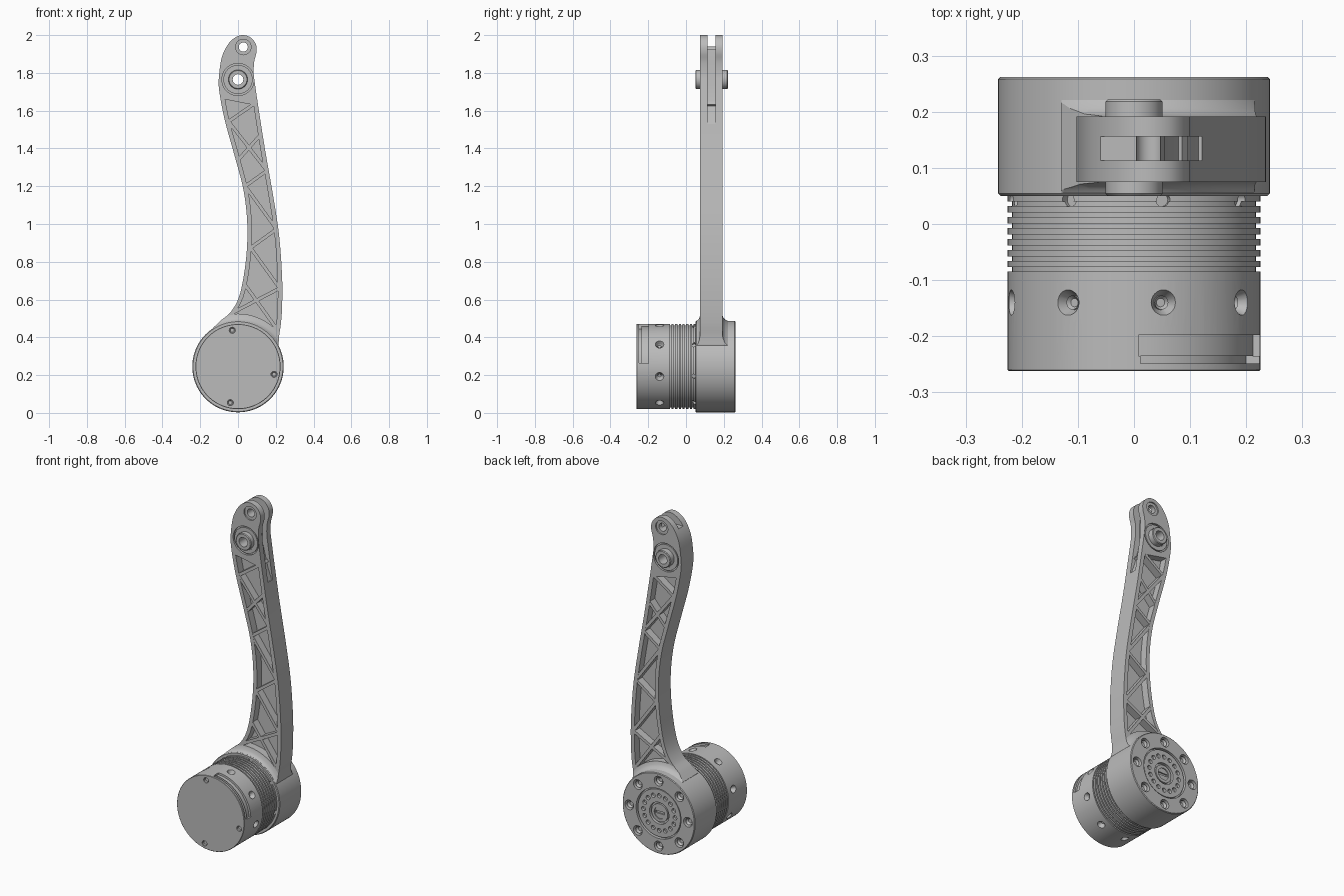
import bpy, bmesh, math
from mathutils import Vector, Matrix

if "Cube" in bpy.data.objects:
    bpy.data.objects.remove(bpy.data.objects["Cube"])

grey = bpy.data.materials.new("machined grey")
grey.use_nodes = True
grey.diffuse_color = (0.5, 0.5, 0.5, 1)
grey.node_tree.nodes["Principled BSDF"].inputs["Base Color"].default_value = (0.5, 0.5, 0.5, 1)

AXIS_Z = 0.245               # motor axis height
ARM_FRONT, ARM_BACK = 0.075, 0.192
FORWARD, BACK = Vector((0, -1, 0)), Vector((0, 1, 0))


def finish(name, bm):
    bmesh.ops.recalc_face_normals(bm, faces=bm.faces)
    mesh = bpy.data.meshes.new(name)
    bm.to_mesh(mesh)
    bm.free()
    mesh.materials.append(grey)
    obj = bpy.data.objects.new(name, mesh)
    bpy.context.collection.objects.link(obj)
    return obj


def lathe(name, profile, cx=0, cz=AXIS_Z, n=96, start=0, sweep=360):
    """Turn a closed (radius, y) profile about an axis along y."""
    bm = bmesh.new()
    full = sweep == 360
    rings = []
    for i in range(n if full else n + 1):
        a = math.radians(start + sweep * i / n)
        rings.append([bm.verts.new((cx + r * math.cos(a), y, cz + r * math.sin(a)))
                      for r, y in profile])
    for i in range(n):
        a, b = rings[i], rings[(i + 1) % len(rings)]
        for j in range(len(profile)):
            k = (j + 1) % len(profile)
            if profile[j][0] or profile[k][0]:
                bm.faces.new((a[j], a[k], b[k], b[j]))
    if not full:
        bm.faces.new(rings[0])
        bm.faces.new(rings[-1])
    bmesh.ops.remove_doubles(bm, verts=bm.verts, dist=1e-6)
    return finish(name, bm)


def prism(name, outline, y0, y1):
    """Extrude an (x, z) outline along y."""
    bm = bmesh.new()
    face = bm.faces.new([bm.verts.new((x, y0, z)) for x, z in outline])
    out = bmesh.ops.extrude_face_region(bm, geom=[face])["geom"]
    bmesh.ops.translate(bm, vec=(0, y1 - y0, 0),
                        verts=[v for v in out if isinstance(v, bmesh.types.BMVert)])
    return finish(name, bm)


def plug(name, base, direction, length, r0, r1=None, socket=0, n=24):
    """Cylinder or cone from base along direction, optionally with a socket in its end."""
    bm = bmesh.new()
    d = Vector(direction).normalized()
    place = Matrix.Translation(Vector(base) + d * length / 2) @ d.to_track_quat("Z", "Y").to_matrix().to_4x4()
    bmesh.ops.create_cone(bm, cap_ends=True, segments=n, radius1=r0,
                          radius2=r0 if r1 is None else r1, depth=length, matrix=place)
    if socket:
        top = max(bm.faces, key=lambda f: f.calc_center_median().dot(d))
        bmesh.ops.inset_region(bm, faces=[top], thickness=r0 * 0.45)
        bmesh.ops.translate(bm, verts=top.verts, vec=-d * socket)
    return finish(name, bm)


def join(objs, name):
    with bpy.context.temp_override(active_object=objs[0], selected_editable_objects=objs):
        bpy.ops.object.join()
    objs[0].name = name
    return objs[0]


def cut(obj, cutters, op="DIFFERENCE"):
    tool = join(cutters, "cutter") if len(cutters) > 1 else cutters[0]
    tool.hide_render = True
    mod = obj.modifiers.new("cut", "BOOLEAN")
    mod.operation, mod.object = op, tool
    bpy.context.view_layer.objects.active = obj
    bpy.ops.object.modifier_apply(modifier=mod.name)
    bpy.data.objects.remove(tool)


def smooth(points, steps=5):
    """Catmull-Rom curve through the points."""
    p = [Vector(q) for q in [points[0]] + points + [points[-1]]]
    out = []
    for a, b, c, d in zip(p, p[1:], p[2:], p[3:]):
        for i in range(steps):
            t = i / steps
            out.append((2 * b + (c - a) * t + (2 * a - 5 * b + 4 * c - d) * t * t
                        + (3 * b - a - 3 * c + d) * t ** 3) / 2)
    return out + [p[-1]]


def side_x(curve, z):
    for a, b in zip(curve, curve[1:]):
        if a.y <= z <= b.y:
            return a.x + (b.x - a.x) * (z - a.y) / (b.y - a.y)
    return curve[-1].x


def polar(radius, degrees, y):
    a = math.radians(degrees)
    return Vector((radius * math.cos(a), y, AXIS_Z + radius * math.sin(a)))


# Motor body with cooling fins
profile = [(0, -0.262), (0.223, -0.262), (0.225, -0.26)]
for i in range(7):
    y = -0.085 + i * 0.0195
    profile += [(0.225, y), (0.217, y), (0.217, y + 0.008), (0.225, y + 0.008)]
body = lathe("motor_body", profile + [(0.225, 0.06), (0, 0.06)])

# Connector recess, radial screw holes and front cover screws
cutters = [lathe("c", [(0.213, -0.235), (0.24, -0.235), (0.24, -0.198), (0.213, -0.198)],
                 start=4, sweep=84, n=24),
           lathe("c", [(0.2, -0.249), (0.24, -0.249), (0.24, -0.2355), (0.2, -0.2355)],
                 start=5, sweep=82, n=24)]
for k in range(8):
    angle = 31.5 + 45 * k
    inward = polar(1, angle, 0) - Vector((0, 0, AXIS_Z))
    cutters.append(plug("c", polar(0.228, angle, -0.14), -inward, 0.025, 0.024, 0.013))
    cutters.append(plug("c", polar(0.228, angle, 0.043), -inward, 0.02, 0.012))
    plug("radial_screw", polar(0.195, angle, -0.14), inward, 0.015, 0.0125, socket=0.008)
for angle in (99, -12, -102):
    cutters.append(plug("c", polar(0.195, angle, -0.265), BACK, 0.013, 0.016))
    plug("cover_screw", polar(0.195, angle, -0.245), FORWARD, 0.012, 0.0135, socket=0.008)
cut(body, cutters)

# Housing behind the motor, with bolt circle and output flange
housing = lathe("motor_housing", [(0, 0.055), (0.238, 0.05), (0.242, 0.054), (0.242, 0.258),
                                  (0.238, 0.262), (0.15, 0.262), (0.15, 0.242), (0.142, 0.242),
                                  (0.142, 0.256), (0.065, 0.256), (0.065, 0.238), (0, 0.238)])
cutters = []
for k in range(8):
    cutters.append(plug("c", polar(0.196, 45 * k, 0.235), BACK, 0.04, 0.029))
    plug("housing_screw", polar(0.196, 45 * k, 0.23), BACK, 0.022, 0.021, socket=0.012)
for k in range(16):
    cutters.append(plug("c", polar(0.105, 22.5 * k, 0.24), BACK, 0.03, 0.013, n=16))
cut(housing, cutters)
hub = lathe("output_hub", [(0, 0.23), (0.054, 0.23), (0.054, 0.252), (0.036, 0.252),
                           (0.036, 0.246), (0, 0.246)], n=48)
cut(hub, [prism("c", [(-0.03, 0.238), (0.03, 0.238), (0.03, 0.252), (-0.03, 0.252)], 0.238, 0.27)])

# Arm outline: right edge upward, rounded tip, left edge
right_edge = [(0.215, 0.36), (0.218, 0.41), (0.228, 0.48), (0.234, 0.58), (0.233, 0.73),
              (0.217, 0.945), (0.185, 1.155), (0.143, 1.395), (0.11, 1.605), (0.09, 1.74)]
tip = [(0.083, 1.8), (0.086, 1.86), (0.098, 1.91), (0.095, 1.95), (0.07, 1.985), (0.03, 2.0),
       (-0.01, 1.99), (-0.05, 1.955), (-0.085, 1.885)]
left_edge = [(-0.13, 0.452), (-0.09, 0.49), (-0.042, 0.53), (0, 0.6), (0.027, 0.705),
             (0.047, 0.865), (0.048, 1.025), (0.028, 1.185), (-0.015, 1.35), (-0.07, 1.55),
             (-0.1, 1.71), (-0.1, 1.79)]
outline = smooth(right_edge + tip + left_edge[::-1]) + [Vector((-0.05, 0.3)), Vector((0.2, 0.3))]
right, left = smooth(right_edge), smooth(left_edge)
arm = prism("arm", outline, ARM_FRONT, ARM_BACK)

# Truss pockets on both faces of the arm
RIM, DEPTH, ROWS = 0.024, 0.046, 24
steps = [i / ROWS for i in range(ROWS + 1)]
pocket = [(side_x(right, z) - RIM, z) for z in (0.45 + 1.18 * t for t in steps)]
pocket += [(side_x(left, z) + RIM, z) for z in (1.66 - 1.14 * t for t in steps)]
cut(arm, [prism("c", pocket, ARM_FRONT - 0.02, ARM_FRONT + DEPTH),
          prism("c", pocket, ARM_BACK - DEPTH, ARM_BACK + 0.02)])

# Bearing seats, tip hole and the side slot at the top of the arm
BEARING = {"cx": 0, "cz": 1.765, "n": 48}
cut(arm, [lathe("c", [(0, 0.04), (0.085, 0.04), (0.085, 0.087), (0.032, 0.087),
                      (0.032, 0.18), (0.085, 0.18), (0.085, 0.23), (0, 0.23)], **BEARING)])
cut(arm, [lathe("c", [(0, 0.04), (0.041, 0.04), (0.041, 0.083), (0.024, 0.083),
                      (0.024, 0.184), (0.041, 0.184), (0.041, 0.23), (0, 0.23)], 0.028, 1.937, 32)])
cut(arm, [prism("c", [(-0.062, 2.1), (-0.062, 1.94), (0.045, 1.94), (0.055, 1.86), (0.055, 1.74),
                      (0.09, 1.6), (0.115, 1.53), (0.2, 1.53), (0.2, 2.1)], 0.113, 0.156)])
lathe("bearing", [(0.028, 0.05), (0.047, 0.05), (0.051, 0.054), (0.051, 0.081), (0.056, 0.081),
                  (0.056, 0.077), (0.077, 0.077), (0.077, 0.09), (0.033, 0.09), (0.033, 0.177),
                  (0.077, 0.177), (0.077, 0.19), (0.056, 0.19), (0.056, 0.186), (0.051, 0.186),
                  (0.051, 0.218), (0.047, 0.222), (0.028, 0.222)], **BEARING)

# Diagonal struts, as (left height, right height)
for zl, zr in ((1.54, 1.64), (1.55, 1.29), (1.34, 1.47), (1.2, 1.28), (1.2, 0.98),
               (0.87, 0.97), (0.88, 0.66), (0.53, 0.66), (0.68, 0.44)):
    a = Vector((side_x(left, zl) + 0.014, zl))
    b = Vector((side_x(right, zr) - 0.014, zr))
    w = (b - a).orthogonal().normalized() * 0.009
    prism("strut", [a + w, b + w, b - w, a - w], ARM_FRONT + 0.0008, ARM_BACK - 0.0008)

# Fillet where the arm flows into the housing
root = lathe("arm_root", [(0.2, 0.052), (0.24, 0.052), (0.246, 0.062), (0.258, 0.071), (0.28, 0.076),
                          (0.28, 0.191), (0.262, 0.196), (0.25, 0.206), (0.24, 0.225), (0.2, 0.225)])
cut(root, [prism("c", outline, 0.03, 0.28)], "INTERSECT")

# Smooth shading with sharp edges kept
for obj in bpy.context.scene.objects:
    if obj.type == "MESH":
        bpy.ops.object.select_all(action="DESELECT")
        obj.select_set(True)
        bpy.context.view_layer.objects.active = obj
        bpy.ops.object.shade_smooth_by_angle(angle=math.radians(30))
